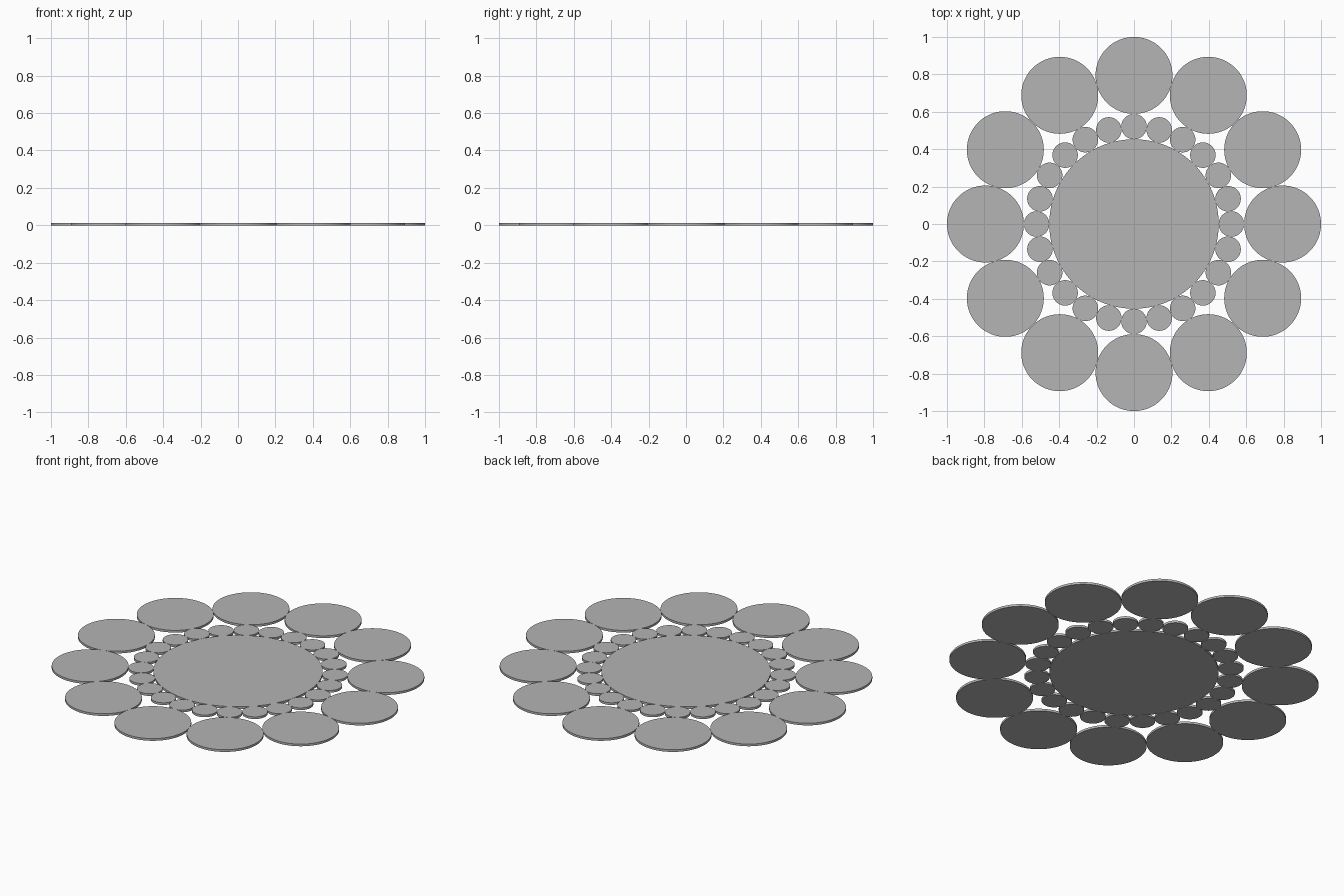
import bpy
from math import sin, cos, pi, radians

if "Cube" in bpy.data.objects:
    bpy.data.objects.remove(bpy.data.objects["Cube"])

THICK = 0.013

grey = bpy.data.materials.new("dark_grey")
grey.diffuse_color = (0.46, 0.46, 0.46, 1)
grey.use_nodes = True
grey.node_tree.nodes["Principled BSDF"].inputs["Base Color"].default_value = grey.diffuse_color


def disc(name, radius, x=0.0, y=0.0, sides=128):
    bpy.ops.mesh.primitive_cylinder_add(vertices=sides, radius=radius, depth=THICK,
                                        location=(x, y, THICK / 2))
    ob = bpy.context.object
    ob.name = name
    ob.data.materials.append(grey)
    bpy.ops.object.shade_smooth_by_angle(angle=radians(30))


def ring(name, count, outer_edge):
    # discs that touch their neighbours and reach outer_edge; returns the inner edge
    s = sin(pi / count)
    dist = outer_edge / (1 + s)
    radius = dist * s
    for i in range(count):
        a = 2 * pi * i / count
        disc(f"{name}_{i + 1}", radius, dist * cos(a), dist * sin(a))
    return dist - radius


# Large outer ring, small inner ring, central plate
edge = ring("outer_disc", 12, 1.0)
edge = ring("inner_disc", 24, edge)
disc("centre_disc", edge, sides=192)
